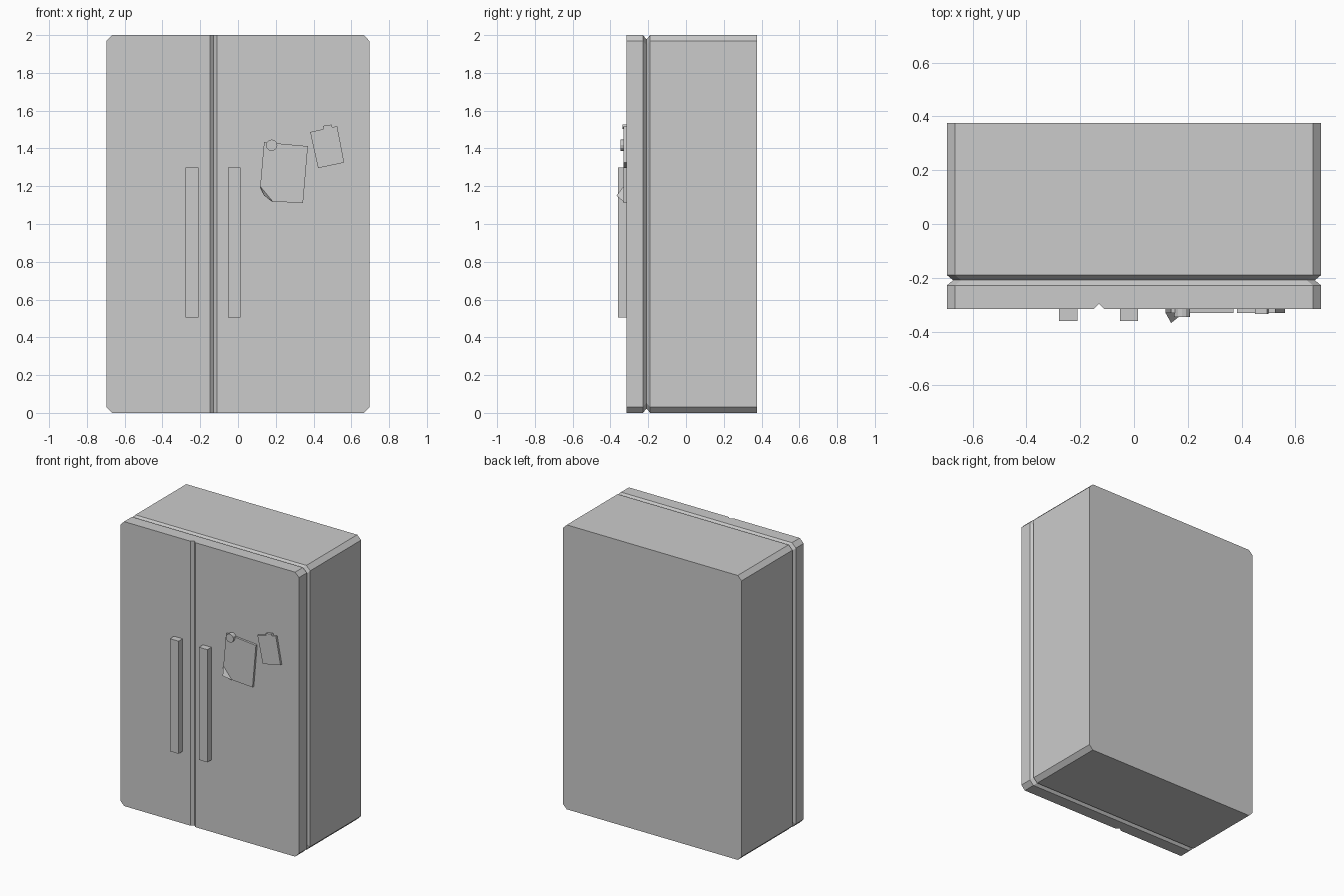
import bpy
import math

if "Cube" in bpy.data.objects:
    bpy.data.objects.remove(bpy.data.objects["Cube"])

DOOR = -0.315   # y of the door surface


def make(name, verts, faces):
    me = bpy.data.meshes.new(name)
    me.from_pydata(verts, [], faces)
    me.validate()
    ob = bpy.data.objects.new(name, me)
    bpy.context.collection.objects.link(ob)
    return ob


def plate(name, outline, y_front, y_back=DOOR):
    """Prism from an (x, z) outline given counter-clockwise as seen from the front."""
    n = len(outline)
    verts = [(x, y_front, z) for x, z in outline] + [(x, y_back, z) for x, z in outline]
    faces = [list(range(n)), list(range(2 * n - 1, n - 1, -1))]
    faces += [(i, i + n, (i + 1) % n + n, (i + 1) % n) for i in range(n)]
    return make(name, verts, faces)


# Cabinet and doors: chamfered outline lofted along y, with a pinched seam
W, C = 0.695, 0.03
SEAM = (-0.149, -0.13, -0.111)


def ring(y, d, seam_depth=0.0):
    w, lo, hi = W - d, d, 2 - d
    l, m, r = SEAM
    pts = [(-w + C, lo), (l, lo), (m, lo), (r, lo), (w - C, lo), (w, lo + C), (w, hi - C),
           (w - C, hi), (r, hi), (m, hi), (l, hi), (-w + C, hi), (-w, hi - C), (-w, lo + C)]
    return [(x, y + (seam_depth if x == m else 0), z) for x, z in pts]


rings = [ring(DOOR, 0, 0.018), ring(-0.228, 0), ring(-0.209, 0.023),
         ring(-0.19, 0), ring(0.375, 0)]
n = len(rings[0])
verts = [v for r in rings for v in r]
faces = [(0, 1, 10, 11, 12, 13), (1, 2, 9, 10), (2, 3, 8, 9), (3, 4, 5, 6, 7, 8)]
for k in range(len(rings) - 1):
    for i in range(n):
        a, b = k * n + i, k * n + (i + 1) % n
        faces.append((a, a + n, b + n, b))
faces.append(list(range(5 * n - 1, 4 * n - 1, -1)))
make("cabinet_and_doors", verts, faces)

# Door handles
for name, x0, x1 in (("left_handle", -0.278, -0.21), ("right_handle", -0.052, 0.014)):
    plate(name, [(x0, 0.506), (x1, 0.506), (x1, 1.298), (x0, 1.298)], -0.36)

# Large note with a curled lower corner
plate("large_note", [(0.117, 1.195), (0.18, 1.12), (0.344, 1.11),
                     (0.37, 1.412), (0.138, 1.433)], -0.33)
make("note_curl",
     [(0.117, -0.33, 1.2), (0.185, -0.33, 1.118), (0.117, DOOR, 1.195),
      (0.18, DOOR, 1.12), (0.138, -0.368, 1.15)],
     [(0, 4, 1), (2, 3, 4), (0, 2, 4), (1, 4, 3), (0, 1, 3, 2)])

# Round magnet
plate("magnet", [(0.178 + 0.03 * math.cos(i * math.tau / 12),
                  1.417 + 0.03 * math.sin(i * math.tau / 12)) for i in range(12)], -0.346)

# Small note with its clip
plate("small_note", [(0.424, 1.296), (0.562, 1.325), (0.525, 1.518), (0.382, 1.487)], -0.33)
plate("note_clip", [(0.452, 1.502), (0.499, 1.512), (0.494, 1.526), (0.449, 1.519)], -0.335)
